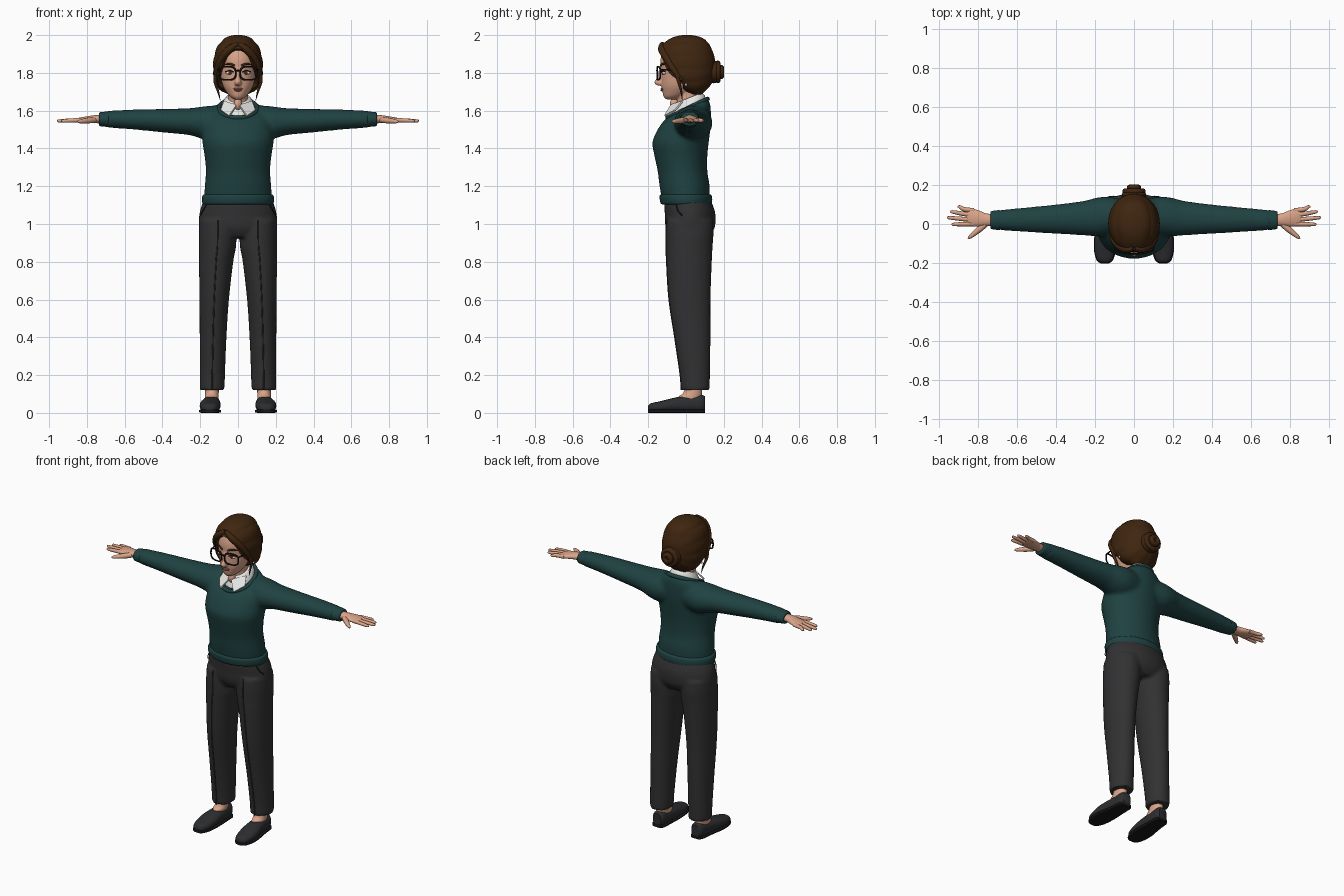
import bpy, bmesh, math
from mathutils import Matrix, Vector

if "Cube" in bpy.data.objects:
    bpy.data.objects.remove(bpy.data.objects["Cube"])


def material(name, r, g, b):
    m = bpy.data.materials.new(name)
    m.diffuse_color = (r, g, b, 1)
    m.use_nodes = True
    m.node_tree.nodes["Principled BSDF"].inputs["Base Color"].default_value = m.diffuse_color
    return m


SKIN = material("skin", .70, .37, .25)
HAIR = material("brown hair", .05, .019, .005)
KNIT = material("dark teal knit", .014, .054, .054)
CLOTH = material("charcoal cloth", .031, .031, .033)
SHOE = material("shoe grey", .026, .027, .030)
BLACK = material("black", .010, .009, .009)
WHITE = material("white", .80, .80, .78)
LIP = material("lip rose", .42, .15, .12)
IRIS = material("eye brown", .06, .025, .012)


def catmull(rows, k):
    """Smoothly interpolate rows of numbers, k steps per span."""
    out = []
    for i in range(len(rows) - 1):
        q = [rows[max(0, min(len(rows) - 1, i + j))] for j in (-1, 0, 1, 2)]
        for s in range(k):
            t = s / k
            out.append([.5 * (2 * b + (c - a) * t + (2 * a - 5 * b + 4 * c - d) * t * t
                              + (3 * b - a - 3 * c + d) * t ** 3) for a, b, c, d in zip(*q)])
    return out + [list(rows[-1])]


def tube(bm, rows, axis='z', n=32, p=2, k=4):
    """Loft of ellipses: rows are (position, a, half a, b, half b, tilt)."""
    rings = []
    for t, a, ha, b, hb, tilt in catmull([tuple(r) + (0,) * (6 - len(r)) for r in rows], k):
        ring = []
        for i in range(n):
            c, s = math.cos(math.tau * i / n), math.sin(math.tau * i / n)
            u = math.copysign(abs(c) ** (2 / p), c) * ha
            v = math.copysign(abs(s) ** (2 / p), s) * hb
            w = t + tilt * v
            ring.append(bm.verts.new({'z': (a + u, b + v, w), 'x': (w, a + u, b + v),
                                      'y': (a + u, w, b + v)}[axis]))
        rings.append(ring)
    for r, s in zip(rings, rings[1:]):
        for i in range(n):
            bm.faces.new((r[i], r[(i + 1) % n], s[(i + 1) % n], s[i]))
    bm.faces.new(rings[0])
    bm.faces.new(rings[-1])


def yz(z, hx, y0, y1, tilt=0):
    """Centred horizontal ring from a front and back depth."""
    return (z, 0, hx, (y0 + y1) / 2, (y1 - y0) / 2, tilt)


def ball(bm, c, r, seg=24):
    bmesh.ops.create_uvsphere(bm, u_segments=seg, v_segments=seg // 2, radius=1,
                              matrix=Matrix.Translation(c) @ Matrix.Diagonal((*r, 1)))


def bake(ob, mat):
    """Apply modifiers, set colour and smooth shading."""
    me = bpy.data.meshes.new_from_object(ob.evaluated_get(bpy.context.evaluated_depsgraph_get()))
    name = ob.name
    bpy.data.objects.remove(ob)
    me.materials.clear()
    me.materials.append(mat)
    for f in me.polygons:
        f.use_smooth, f.material_index = True, 0
    me.set_sharp_from_angle(angle=math.radians(50))
    new = bpy.data.objects.new(name, me)
    bpy.context.collection.objects.link(new)
    return new


def part(name, mat, build, mirror=False, voxel=0, smooth=4, cut=None, solid=0):
    bm = bmesh.new()
    build(bm)
    bmesh.ops.recalc_face_normals(bm, faces=bm.faces)
    me = bpy.data.meshes.new(name)
    bm.to_mesh(me)
    ob = bpy.data.objects.new(name, me)
    bpy.context.collection.objects.link(ob)
    if solid:
        ob.modifiers.new("thick", 'SOLIDIFY').thickness = solid
    if mirror:
        ob.modifiers.new("mirror", 'MIRROR').use_mirror_merge = False
    if voxel:
        m = ob.modifiers.new("union", 'REMESH')
        m.mode, m.voxel_size = 'VOXEL', voxel
        m = ob.modifiers.new("soften", 'SMOOTH')
        m.factor, m.iterations = .5, smooth
    if cut:
        m = ob.modifiers.new("cut", 'BOOLEAN')
        m.object, m.solver = cut, 'EXACT'
    return bake(ob, mat)


def cord(name, mat, pts, r, mirror=False, cyclic=False, radii=None):
    """Round cord along points, optionally tapered."""
    cu = bpy.data.curves.new(name, 'CURVE')
    cu.dimensions, cu.bevel_depth, cu.bevel_resolution, cu.use_fill_caps = '3D', r, 3, True
    rows = [tuple(q) + (w,) for q, w in zip(pts, radii or [1] * len(pts))]
    rows = rows if cyclic else catmull(rows, 5)
    sp = cu.splines.new('POLY')
    sp.points.add(len(rows) - 1)
    for q, row in zip(sp.points, rows):
        q.co, q.radius = (*row[:3], 1), row[3]
    sp.use_cyclic_u = cyclic
    ob = bpy.data.objects.new(name, cu)
    bpy.context.collection.objects.link(ob)
    if mirror:
        ob.modifiers.new("mirror", 'MIRROR').use_mirror_merge = False
    return bake(ob, mat)


# Sweater: torso and sleeves fused, then ribbed bands
TORSO = [yz(1.12, .178, -.125, .125), yz(1.2, .176, -.14, .125), yz(1.28, .170, -.150, .113),
         yz(1.36, .177, -.167, .113), yz(1.43, .188, -.178, .120), yz(1.5, .186, -.158, .130, .1),
         yz(1.56, .178, -.128, .132, .2), yz(1.6, .15, -.102, .127, .35), yz(1.62, .1, -.085, .11, .5)]
ARM = [(.05, .045, .08, 1.54, .088), (.14, .04, .10, 1.535, .092), (.2, .035, .098, 1.537, .083),
       (.26, .03, .088, 1.542, .071), (.4, .025, .075, 1.547, .062), (.55, .022, .063, 1.553, .053),
       (.7, .02, .051, 1.555, .044)]


def sweater(bm):
    tube(bm, TORSO, n=48)
    tube(bm, ARM, 'x')
    tube(bm, [(-r[0],) + r[1:] for r in ARM], 'x')


part("sweater", KNIT, sweater, voxel=.011, smooth=6)
part("sweater_hem", KNIT, lambda bm: tube(bm, [
    yz(1.104, .182, -.126, .131), yz(1.11, .188, -.134, .137), yz(1.13, .191, -.139, .139),
    yz(1.15, .188, -.139, .136), yz(1.157, .178, -.130, .128)], n=48))
part("sleeve_cuff", KNIT, lambda bm: tube(bm, [
    (.683, .02, .046, 1.555, .038), (.69, .02, .051, 1.555, .041), (.71, .02, .049, 1.555, .039),
    (.73, .02, .046, 1.555, .037), (.736, .02, .040, 1.555, .031)], 'x'), mirror=True)
cord("neckband", KNIT, [(.1 * math.cos(a), .008 + .106 * math.sin(a), 1.612 + .05 * math.sin(a))
                        for a in [math.tau * i / 48 for i in range(48)]], .012, cyclic=True)

# Shirt collar with two wings
part("shirt_collar", WHITE, lambda bm: tube(bm, [
    yz(1.60, .092, -.085, .11, .45), yz(1.64, .082, -.07, .1, .45), yz(1.668, .064, -.054, .085, .4)]))


def wing(bm):
    pts = [(.008, -.082, 1.632), (.075, -.022, 1.652), (.092, -.06, 1.605), (.048, -.116, 1.574)]
    bm.faces.new([bm.verts.new(q) for q in pts])


part("collar_wing", WHITE, wing, mirror=True, solid=.009)
part("open_neck", SKIN, lambda bm: ball(bm, (0, -.062, 1.635), (.022, .024, .032)))

# Trousers: pelvis and legs fused, with front creases
LEG = [(1.02, .108, .096, .02, .122), (.95, .108, .100, .02, .126), (.88, .109, .099, .018, .123),
       (.8, .116, .091, .017, .12), (.6, .126, .078, .02, .11), (.4, .132, .071, .035, .095),
       (.2, .136, .067, .048, .079), (.12, .137, .066, .05, .076)]


def trousers(bm):
    tube(bm, [yz(1.14, .175, -.112, .125), yz(1.1, .192, -.115, .142), yz(1.05, .205, -.112, .156),
              yz(.98, .205, -.107, .152), yz(.93, .16, -.08, .12)], n=48)
    tube(bm, LEG)
    tube(bm, [(r[0], -r[1]) + r[2:] for r in LEG])


part("trousers", CLOTH, trousers, voxel=.01)
cord("trouser_crease", CLOTH, [(r[1], r[3] - r[4] + .0005, r[0]) for r in LEG], .0035, mirror=True)
cord("pocket_edge", BLACK, [(.168, -.052, 1.1), (.186, -.042, 1.07), (.2, -.02, 1.045)], .003, mirror=True)

# Feet and slip-on shoes
part("foot", SKIN, lambda bm: tube(bm, [
    (.04, .141, .036, .01, .075), (.085, .139, .036, .022, .062), (.105, .138, .036, .035, .05),
    (.16, .137, .036, .045, .042)]), mirror=True)
UPPER = [(-.2, .15, .018, .022, .016), (-.185, .15, .038, .027, .024), (-.14, .149, .052, .032, .029),
         (-.08, .147, .055, .040, .036), (-.03, .143, .050, .044, .042), (.03, .140, .044, .046, .045),
         (.08, .138, .040, .049, .047), (.1, .137, .028, .048, .040)]
part("shoe_upper", SHOE, lambda bm: tube(bm, UPPER, 'y', p=2.3), mirror=True)
part("shoe_sole", BLACK, lambda bm: tube(
    bm, [(r[0] * 1.01, r[1], r[2] + .003, .009, .009) for r in UPPER], 'y', p=5), mirror=True)

# Hands: palm, four fingers and thumb
part("palm", SKIN, lambda bm: tube(bm, [
    (.72, .02, .030, 1.555, .023), (.76, .022, .033, 1.555, .021), (.8, .029, .042, 1.552, .018),
    (.84, .035, .046, 1.549, .014), (.858, .036, .040, 1.548, .009)], 'x'), mirror=True)
for y, tx, ty in ((.070, .905, .088), (.047, .942, .062), (.022, .957, .032), (0, .935, -.002)):
    cord("finger", SKIN, [(.82, y, 1.55), (.87, y * .7 + ty * .3, 1.549), (tx - .012, ty, 1.546),
                          (tx, ty, 1.545)], .0115, mirror=True, radii=[1, 1, .75, .25])
cord("thumb", SKIN, [(.755, .005, 1.552), (.79, -.025, 1.548), (.835, -.062, 1.543), (.85, -.075, 1.541)],
     .015, mirror=True, radii=[1, 1.05, .7, .25])


# Head with nose, ears and neck fused
def head(bm):
    tube(bm, [yz(1.66, .02, -.108, -.05), yz(1.675, .043, -.119, -.01), yz(1.7, .063, -.125, .03),
              yz(1.73, .079, -.130, .05), yz(1.77, .091, -.132, .08), yz(1.82, .098, -.134, .1),
              yz(1.88, .1, -.134, .11), yz(1.94, .085, -.110, .09), yz(1.97, .04, -.05, .05)])
    tube(bm, [yz(1.56, .056, -.05, .08), yz(1.64, .052, -.048, .072), yz(1.74, .055, -.045, .07)])
    tube(bm, [yz(1.815, .009, -.145, -.11), yz(1.775, .012, -.156, -.11), yz(1.748, .019, -.169, -.11),
              yz(1.733, .014, -.152, -.11)], n=16)
    for s in (-1, 1):
        ball(bm, (s * .1, .005, 1.775), (.012, .022, .036))


part("head", SKIN, head, voxel=.006, smooth=3)
part("earring", WHITE, lambda bm: ball(bm, (.112, .0, 1.737), (.006, .006, .008), 12), mirror=True)

# Eyes, brows and lips
part("eye_white", WHITE, lambda bm: ball(bm, (.043, -.114, 1.8), (.020, .012, .010)), mirror=True)
part("iris", IRIS, lambda bm: ball(bm, (.042, -.122, 1.8), (.009, .007, .0095), 16), mirror=True)
cord("upper_lash", BLACK, [(.022, -.129, 1.803), (.042, -.128, 1.812), (.066, -.111, 1.806)], .003, mirror=True)
cord("eyebrow", HAIR, [(.018, -.133, 1.838), (.045, -.124, 1.848), (.074, -.103, 1.842)], .0055,
     mirror=True, radii=[1, 1, .4])
part("lips", LIP, lambda bm: (ball(bm, (0, -.124, 1.716), (.026, .010, .005)),
                              ball(bm, (0, -.124, 1.708), (.022, .011, .006))))

# Glasses: two rims, bridge and arms
rim = []
for i in range(40):
    c, s = math.cos(math.tau * i / 40), math.sin(math.tau * i / 40)
    x = .055 + .043 * math.copysign(abs(c) ** .65, c)
    rim.append((x, -.153 + 1.8 * x * x, 1.798 + .035 * math.copysign(abs(s) ** .65, s)))
cord("glasses_rim", BLACK, rim, .0045, mirror=True, cyclic=True)
cord("glasses_bridge", BLACK, [(-.014, -.152, 1.808), (0, -.154, 1.813), (.014, -.152, 1.808)], .0045)
cord("glasses_arm", BLACK, [(.098, -.136, 1.818), (.106, -.08, 1.816), (.108, .01, 1.81)], .004, mirror=True)


# Hair cap with combed ridges running to the bun, opened at the face
def hair(bm):
    tube(bm, [yz(2.0, .02, -.02, .03), yz(1.99, .06, -.065, .075), yz(1.965, .092, -.112, .115),
              yz(1.93, .115, -.143, .135), yz(1.88, .129, -.15, .152), yz(1.82, .133, -.143, .155),
              yz(1.77, .128, -.12, .148), yz(1.73, .112, -.06, .128), yz(1.7, .085, -.01, .1),
              yz(1.685, .05, .03, .085)], n=96, k=6)
    for v in bm.verts:
        a = math.atan2(v.co.x, v.co.z - 1.82)
        f = .975 + .025 * abs(math.sin(6 * a))
        v.co.x *= f
        v.co.z = 1.82 + (v.co.z - 1.82) * (f if v.co.z < 1.97 else 1)


opening = part("face_opening", HAIR, lambda bm: tube(bm, [
    (-.3, 0, .098, 1.765, .165), (-.14, 0, .1, 1.765, .163), (-.1, 0, .107, 1.75, .13),
    (-.06, 0, .13, 1.72, .10), (-.015, 0, .17, 1.68, .07)], 'y'))
part("hair", HAIR, hair, cut=opening)
bpy.data.objects.remove(opening)

# Fringe locks, loose strands and the bun
cord("fringe", HAIR, [(.002, -.125, 1.955), (.045, -.128, 1.925), (.088, -.100, 1.875), (.112, -.06, 1.81),
                      (.118, -.02, 1.76)], .02, mirror=True, radii=[.6, 1, 1, .8, .4])
cord("loose_strand", HAIR, [(.112, -.055, 1.82), (.121, -.04, 1.76), (.105, -.025, 1.70), (.094, -.02, 1.655)],
     .011, mirror=True, radii=[1, .9, .5, .1])
part("bun", HAIR, lambda bm: ball(bm, (0, .145, 1.805), (.062, .048, .06)))
for r, y in ((.045, .168), (.022, .187)):
    cord("bun_coil", HAIR, [(r * math.cos(a), y, 1.805 + r * math.sin(a))
                            for a in [math.tau * i / 24 for i in range(24)]], .015, cyclic=True)
